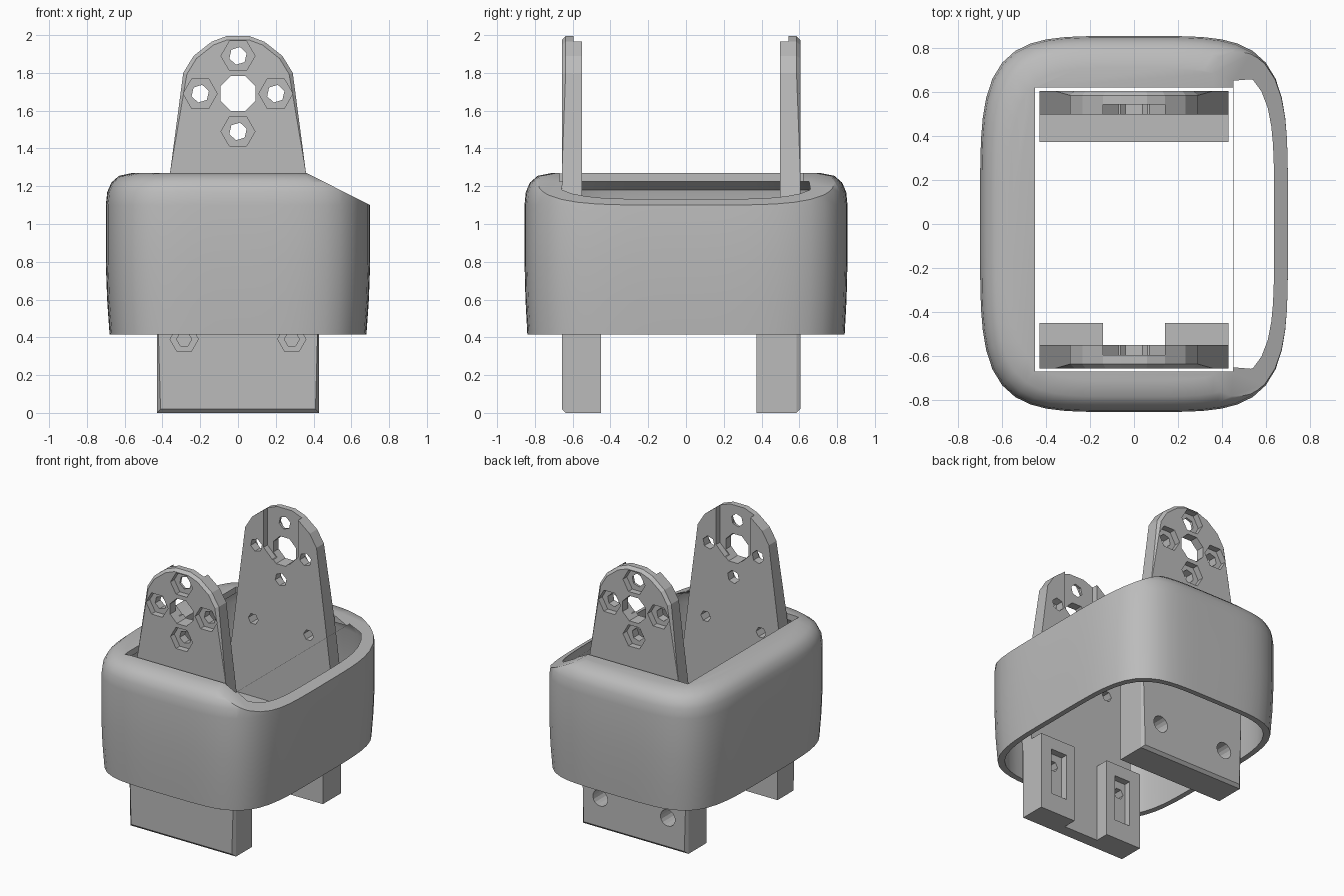
import bpy, bmesh
from math import sin, cos, tau, pi

if "Cube" in bpy.data.objects:
    bpy.data.objects.remove(bpy.data.objects["Cube"])

grey = bpy.data.materials.new("matte_grey")
grey.use_nodes = True
grey.diffuse_color = (0.5, 0.5, 0.5, 1)
grey.node_tree.nodes["Principled BSDF"].inputs["Base Color"].default_value = (0.5, 0.5, 0.5, 1)


def finish(name, bm):
    bmesh.ops.recalc_face_normals(bm, faces=bm.faces)
    mesh = bpy.data.meshes.new(name)
    bm.to_mesh(mesh)
    bm.free()
    mesh.materials.append(grey)
    ob = bpy.data.objects.new(name, mesh)
    bpy.context.collection.objects.link(ob)
    return ob


def prism(name, outline, y0, y1, chamfer=0):
    """Extrude an x-z outline from y0 to y1; chamfer the rim at y0."""
    bm = bmesh.new()
    a, b = [[bm.verts.new((x, y, z)) for x, z in outline] for y in (y0, y1)]
    front = bm.faces.new(a)
    bm.faces.new(b)
    for i in range(len(a)):
        bm.faces.new((a[i - 1], a[i], b[i], b[i - 1]))
    if chamfer:
        bmesh.ops.bevel(bm, geom=list(front.edges), offset=chamfer,
                        segments=1, affect='EDGES', clamp_overlap=True)
    return finish(name, bm)


def rect(x0, x1, z0, z1):
    return [(x0, z0), (x1, z0), (x1, z1), (x0, z1)]


def ngon(x, z, r, n, turn=0):
    return [(x + r * cos(tau * i / n + turn), z + r * sin(tau * i / n + turn)) for i in range(n)]


def apply_boolean(ob, other, operation='DIFFERENCE'):
    mod = ob.modifiers.new("cut", 'BOOLEAN')
    mod.operation, mod.object, mod.solver = operation, other, 'EXACT'
    bpy.context.view_layer.objects.active = ob
    bpy.ops.object.modifier_apply(modifier=mod.name)
    bpy.data.objects.remove(other)


def loft(name, sections, n=72, power=4.5):
    """Stack soft-cornered sections given as (half width, half depth, height)."""
    bm = bmesh.new()
    rings = []
    for hx, hy, z in sections:
        ring = []
        for i in range(n):
            c, s = cos(tau * i / n), sin(tau * i / n)
            r = (abs(c) ** power + abs(s) ** power) ** (-1 / power)
            ring.append(bm.verts.new((hx * r * c, hy * r * s, z)))
        rings.append(ring)
    for lo, hi in zip(rings, rings[1:]):
        for i in range(n):
            bm.faces.new((lo[i - 1], lo[i], hi[i], hi[i - 1]))
    bm.faces.new(rings[0])
    bm.faces.new(rings[-1])
    return finish(name, bm)


# Hollow shell with a rounded top
shell = loft("shell", [(.68, .84, .415), (.693, .85, .6), (.7, .855, .8), (.7, .855, 1.1),
                       (.692, .848, 1.17), (.67, .826, 1.22), (.63, .785, 1.255), (.56, .71, 1.27)])
cavity = loft("cavity", [(.64, .8, .3), (.645, .805, .7), (.645, .8, 1.1),
                         (.625, .775, 1.18), (.57, .72, 1.225)])
apply_boolean(shell, cavity)
# Top opening and the sloped cut on the left side
apply_boolean(shell, prism("opening", rect(-.45, .45, 1.0, 1.5), -.67, .62))
apply_boolean(shell, prism("slope", [(.36, 1.271), (.8, 1.05), (.8, 1.5), (.36, 1.5)], -1, 1))

# Upright plates: half outline mirrored across x
half = [(.43, 0), (.43, .72), (.36, 1.27), (.29, 1.8), (.235, 1.89), (.14, 1.965), (.06, 1.995)]
outline = half + [(-x, z) for x, z in reversed(half)]


def upright(name, outer, side, lower):
    """side is the outward y direction."""
    inner = outer - side * .107
    ob = prism(name, outline, outer, inner, .02)

    def through(points):
        apply_boolean(ob, prism("hole", points, outer + side * .1, inner - side * .3))

    def pocket(points, depth=.045):
        apply_boolean(ob, prism("pocket", points, outer + side * .1, outer - side * depth))

    # Groove running from the centre hole to the top, inside
    apply_boolean(ob, prism("groove", [(-.14, 1.69), (-.07, 1.62), (.07, 1.62), (.14, 1.69), (.14, 2.1), (-.14, 2.1)],
                            inner - side * .1, inner + side * .045))
    # Foot blocks on the inside
    for x0, x1, depth in lower:
        block = prism("block", rect(x0, x1, 0, .57), inner + side * .02, inner - side * depth)
        apply_boolean(ob, block, 'UNION')
    # Centre hole and four bolt holes with hexagonal pockets
    through(ngon(0, 1.69, .1, 8, pi / 8))
    for x, z in ((0, 1.89), (.2, 1.69), (-.2, 1.69), (0, 1.49)):
        pocket(ngon(x, z, .09, 6))
        through(ngon(x, z, .048, 6, .3))
    # Lower mounting holes
    for x in (-.225, .225):
        through(ngon(x, 1.14, .04, 6))
    return ob, through, pocket, inner


front, through, pocket, inner = upright("front_upright", -.657, -1, ((-.43, -.14, .1), (.14, .43, .1)))
for s in (-1, 1):
    pocket(ngon(s * .285, .39, .075, 6))
    through(ngon(s * .285, .39, .04, 6))
    # Recessed slot in each foot block
    x0, x1 = sorted((s * .21, s * .34))
    apply_boolean(front, prism("slot", rect(x0, x1, .14, .48), inner + .05, inner + .2))

back, through, pocket, inner = upright("back_upright", .605, 1, ((-.43, .43, .125),))
for s in (-1, 1):
    through(ngon(s * .275, .23, .06, 16))

# Smooth shell, flat uprights
bpy.ops.object.select_all(action='DESELECT')
shell.select_set(True)
bpy.context.view_layer.objects.active = shell
bpy.ops.object.shade_smooth_by_angle(angle=.6)
